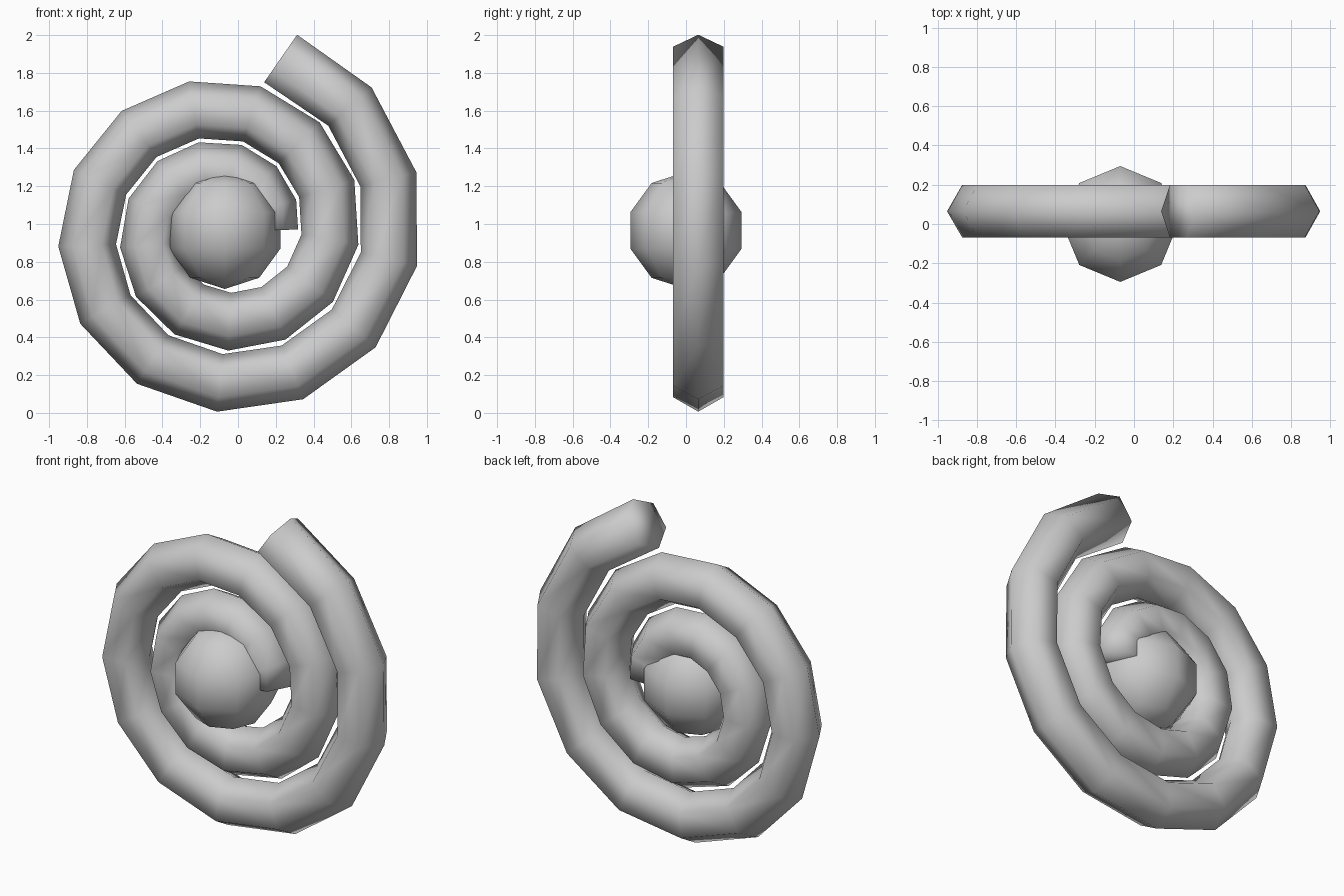
import bpy, bmesh
from math import sin, cos, pi, radians
from mathutils import Vector

if "Cube" in bpy.data.objects:
    bpy.data.objects.remove(bpy.data.objects["Cube"])

CX, CZ = -0.07, 0.966        # shared centre of spiral and ball
STEPS, TURN = 29, radians(792)
R0, R1 = 0.235, 0.957        # spiral start and end radius
TUBE, TUBE_Y, SIDES = 0.153, 0.065, 6


def add_object(name, bm):
    bmesh.ops.recalc_face_normals(bm, faces=bm.faces)
    for f in bm.faces:
        f.smooth = True
    mesh = bpy.data.meshes.new(name)
    bm.to_mesh(mesh)
    bm.free()
    obj = bpy.data.objects.new(name, mesh)
    bpy.context.collection.objects.link(obj)
    return obj


# Spiral path, growing outward anticlockwise as seen from the front
path = []
for i in range(STEPS + 1):
    t = i / STEPS
    r = R0 + (R1 - R0) * t
    path.append(Vector((CX + r * cos(TURN * t), TUBE_Y, CZ + r * sin(TURN * t))))

# Spiral tube: hexagonal rings swept along the path, capped at both ends
bm = bmesh.new()
rings = []
for i, p in enumerate(path):
    before = (p - path[i - 1]).normalized() if i > 0 else Vector()
    after = (path[i + 1] - p).normalized() if i < STEPS else Vector()
    d = (before + after).normalized()
    out = Vector((d.z, 0, -d.x))
    ring = []
    for k in range(SIDES):
        a = 2 * pi * k / SIDES
        ring.append(bm.verts.new(p + TUBE * (cos(a) * out + sin(a) * Vector((0, 1, 0)))))
    rings.append(ring)
for a, b in zip(rings, rings[1:]):
    for k in range(SIDES):
        n = (k + 1) % SIDES
        bm.faces.new((a[k], a[n], b[n], b[k]))
bm.faces.new(rings[0])
bm.faces.new(rings[-1])
add_object("spiral_tube", bm)

# Low-poly ball in the middle
bm = bmesh.new()
bmesh.ops.create_uvsphere(bm, u_segments=8, v_segments=5, radius=0.31)
ball = add_object("centre_ball", bm)
ball.location = (CX, 0, CZ)
